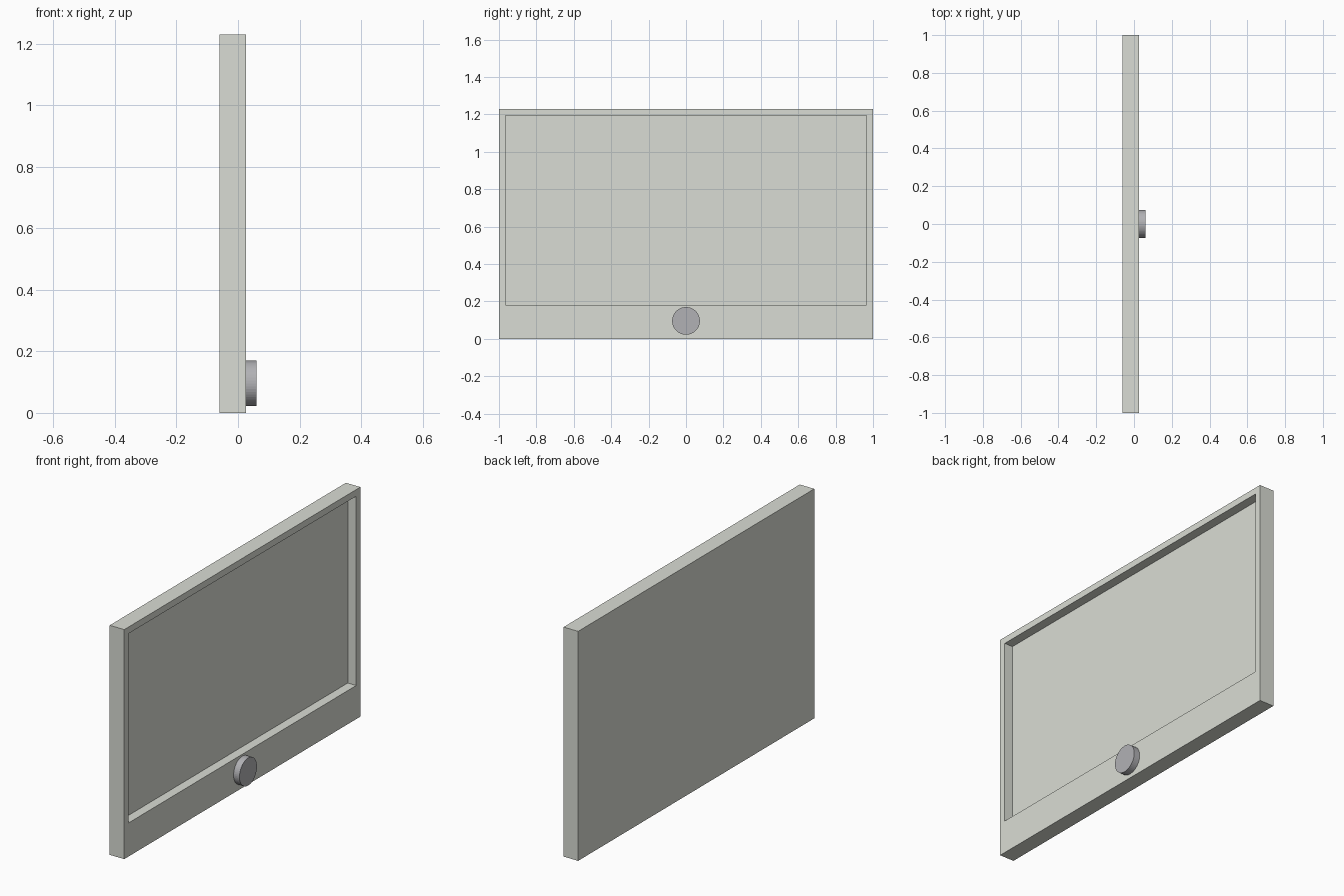
import bpy, bmesh, math
from mathutils import Matrix, Vector

if "Cube" in bpy.data.objects:
    bpy.data.objects.remove(bpy.data.objects["Cube"])


def finish(bm, name, color):
    bmesh.ops.recalc_face_normals(bm, faces=bm.faces)
    mesh = bpy.data.meshes.new(name)
    bm.to_mesh(mesh)
    bm.free()
    mat = bpy.data.materials.new(name + "_material")
    mat.diffuse_color = (*color, 1)
    mat.use_nodes = True
    mat.node_tree.nodes["Principled BSDF"].inputs["Base Color"].default_value = mat.diffuse_color
    mesh.materials.append(mat)
    obj = bpy.data.objects.new(name, mesh)
    bpy.context.collection.objects.link(obj)
    return obj


X_BACK, X_FRONT, X_KNOB = -0.0605, 0.0255, 0.0605
HEIGHT = 1.23

# Panel body with a recessed screen, deeper border along the bottom
bm = bmesh.new()
size = (X_FRONT - X_BACK, 2, HEIGHT)
centre = ((X_FRONT + X_BACK) / 2, 0, HEIGHT / 2)
bmesh.ops.create_cube(bm, size=1, matrix=Matrix.Translation(centre) @ Matrix.Diagonal((*size, 1)))
bm.normal_update()
front = max(bm.faces, key=lambda f: f.normal.x)
bmesh.ops.inset_individual(bm, faces=[front], thickness=0.05)
for v in front.verts:
    if v.co.z < HEIGHT / 2:
        v.co.z = 0.18
floor = bmesh.ops.extrude_discrete_faces(bm, faces=[front])["faces"][0]
bmesh.ops.translate(bm, verts=floor.verts, vec=Vector((-0.05, 0, 0)))
finish(bm, "screen_panel", (0.70, 0.72, 0.66))

# Round button below the screen
bm = bmesh.new()
bmesh.ops.create_cone(bm, cap_ends=True, segments=48, radius1=0.074, radius2=0.074,
                      depth=X_KNOB - X_FRONT,
                      matrix=Matrix.Translation(((X_KNOB + X_FRONT) / 2, 0, 0.096))
                      @ Matrix.Rotation(math.pi / 2, 4, 'Y'))
finish(bm, "round_button", (0.44, 0.44, 0.46))
